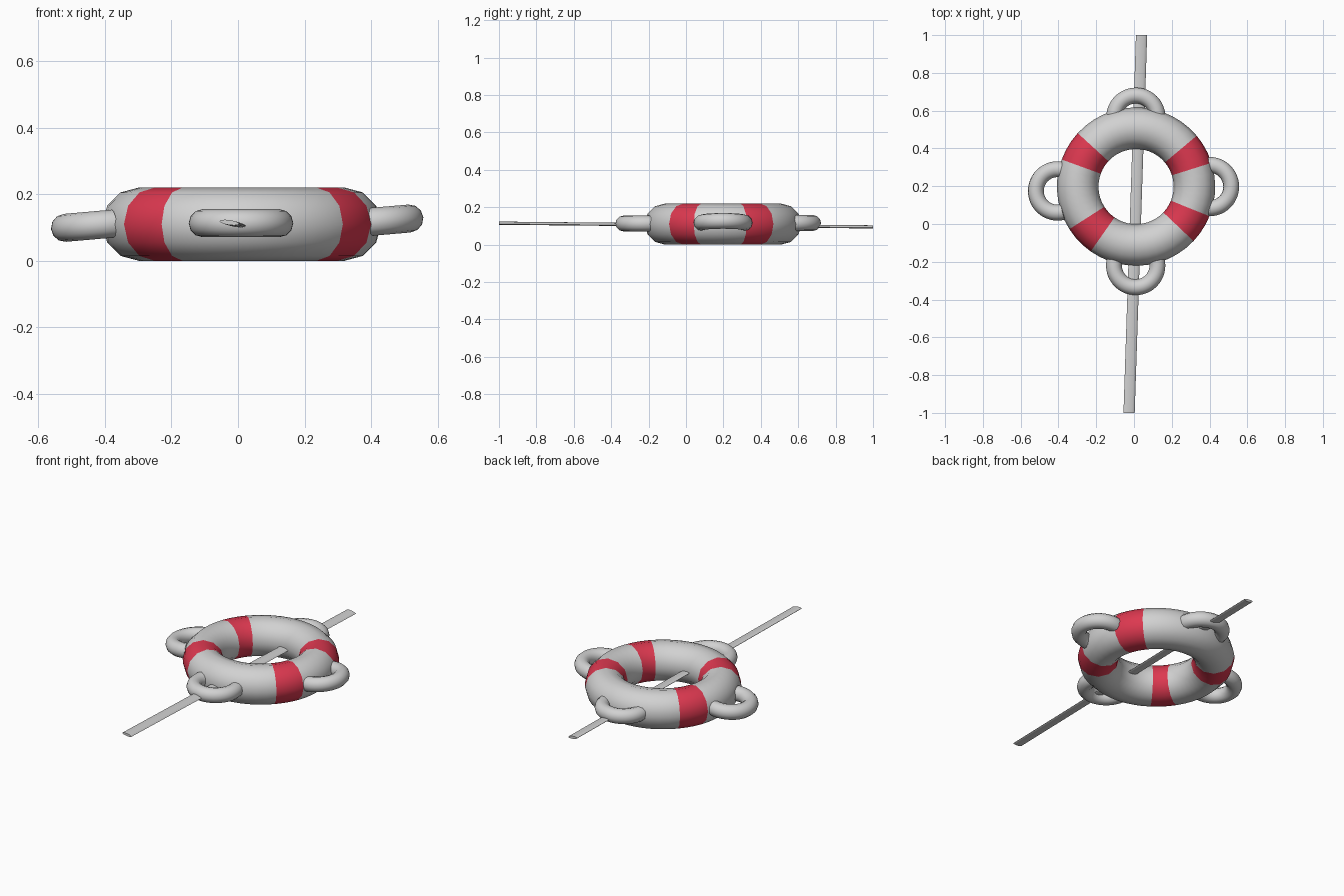
import bpy, bmesh, math
from mathutils import Matrix, Vector

if "Cube" in bpy.data.objects:
    bpy.data.objects.remove(bpy.data.objects["Cube"])


def material(name, rgb):
    m = bpy.data.materials.new(name)
    m.diffuse_color = (*rgb, 1)
    m.use_nodes = True
    m.node_tree.nodes["Principled BSDF"].inputs["Base Color"].default_value = m.diffuse_color
    return m


GREY = material("light_grey", (0.64, 0.64, 0.64))
RED = material("red", (0.72, 0.04, 0.08))


def finish(name, bm, mats, matrix):
    bmesh.ops.recalc_face_normals(bm, faces=bm.faces)
    me = bpy.data.meshes.new(name)
    bm.to_mesh(me)
    bm.free()
    for m in mats:
        me.materials.append(m)
    ob = bpy.data.objects.new(name, me)
    bpy.context.collection.objects.link(ob)
    ob.matrix_world = matrix
    bpy.ops.object.select_all(action='DESELECT')
    ob.select_set(True)
    bpy.context.view_layer.objects.active = ob
    bpy.ops.object.shade_smooth_by_angle(angle=math.radians(40))
    return ob


def sweep(angles, major, minor, sides, closed):
    """Round tube swept through the given angles (degrees) about z."""
    bm = bmesh.new()
    rings = []
    for a in angles:
        t = math.radians(a)
        ring = []
        for j in range(sides):
            p = 2 * math.pi * j / sides
            r = major + minor * math.cos(p)
            ring.append(bm.verts.new((r * math.cos(t), r * math.sin(t), minor * math.sin(p))))
        rings.append(ring)
    n = len(rings)
    for i in range(n if closed else n - 1):
        a, b = rings[i], rings[(i + 1) % n]
        for j in range(sides):
            k = (j + 1) % sides
            bm.faces.new((a[j], b[j], b[k], a[k]))
    if not closed:
        bm.faces.new(rings[0])
        bm.faces.new(rings[-1])
    return bm


# Float ring with four red bands
C = Vector((0.011, 0.198, 0.11))
BANDS = [(17.5, 40), (137.5, 160), (212.5, 235), (316.5, 338)]
angles = []
for i, (start, end) in enumerate(BANDS):
    nxt = BANDS[(i + 1) % 4][0] + (360 if i == 3 else 0)
    for lo, hi in ((start, end), (end, nxt)):
        steps = max(1, round((hi - lo) / 7.5))
        angles += [lo + (hi - lo) * s / steps for s in range(steps)]
bm = sweep(angles, 0.309, 0.11, 12, True)
for f in bm.faces:
    c = f.calc_center_median()
    a = math.degrees(math.atan2(c.y, c.x)) % 360
    f.material_index = int(any(s < a < e for s, e in BANDS))
finish("float_ring", bm, [GREY, RED], Matrix.Translation(C))

# Four grab handles: half loops facing outward, the side ones slightly tilted
HANDLES = [("right_handle", (0.40, 0.198, 0.117), 0, -5),
           ("back_handle", (0.01, 0.565, 0.116), 90, 0),
           ("left_handle", (-0.405, 0.175, 0.109), 180, -5),
           ("front_handle", (0.009, -0.22, 0.113), 270, 0)]
for name, pos, turn, tilt in HANDLES:
    bm = sweep([-105 + 7.5 * i for i in range(29)], 0.115, 0.042, 12, False)
    mat = (Matrix.Translation(pos) @ Matrix.Rotation(math.radians(tilt), 4, 'Y')
           @ Matrix.Rotation(math.radians(turn), 4, 'Z'))
    finish(name, bm, [GREY], mat)

# Flattened pole running through the ring
bm = bmesh.new()
bmesh.ops.create_cone(bm, cap_ends=True, segments=12, radius1=1, radius2=1, depth=2)
tilt = Matrix.Rotation(math.radians(8), 4, 'Y')
for v in bm.verts:
    end = v.co.z
    p = tilt @ Vector((v.co.x * 0.030, 0, v.co.y * 0.0075))
    v.co = (p.x + 0.033 * end + 0.007, end, p.z + 0.105 - 0.010 * end)
finish("pole", bm, [GREY], Matrix.Identity(4))
